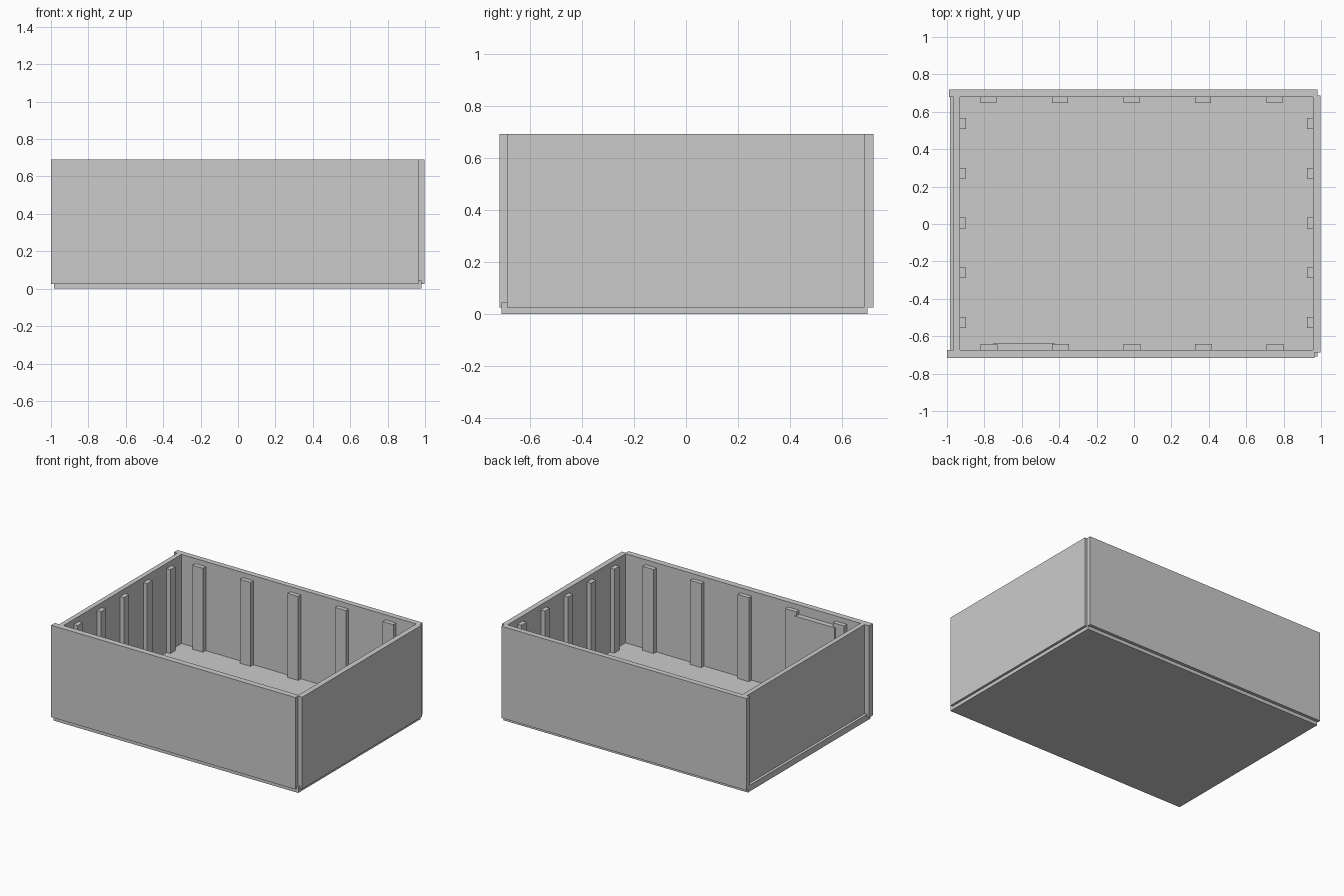
import bpy
import bmesh
from mathutils import Matrix, Vector

if "Cube" in bpy.data.objects:
    bpy.data.objects.remove(bpy.data.objects["Cube"])


def boxes(name, spans):
    """One object from a list of boxes, each (x0, x1, y0, y1, z0, z1)."""
    bm = bmesh.new()
    for x0, x1, y0, y1, z0, z1 in spans:
        centre = Vector((x0 + x1, y0 + y1, z0 + z1)) / 2
        size = Matrix.Diagonal((x1 - x0, y1 - y0, z1 - z0, 1))
        bmesh.ops.create_cube(bm, size=1, matrix=Matrix.Translation(centre) @ size)
    mesh = bpy.data.meshes.new(name)
    bm.to_mesh(mesh)
    bm.free()
    obj = bpy.data.objects.new(name, mesh)
    bpy.context.collection.objects.link(obj)
    return obj


BOTTOM, TOP = 0.025, 0.692
FLOOR, RIB_TOP = 0.045, 0.655

# Floor board, its edge showing as a ledge below the walls
boxes("floor_board", [(-0.985, 0.98, -0.708, 0.697, 0, FLOOR)])

# Four wall panels with staggered corner joints
boxes("front_wall", [(-1, 0.964, -0.717, -0.673, BOTTOM, TOP)])
boxes("back_wall", [(-0.99, 0.98, 0.68, 0.72, BOTTOM, TOP)])
boxes("left_wall", [(-0.965, -0.93, -0.673, 0.68, BOTTOM, TOP)])
boxes("right_wall", [(0.957, 0.997, -0.687, 0.686, BOTTOM, TOP)])

# Upright ribs on the long walls
xs = [-0.778 + 0.3825 * i for i in range(5)]
boxes("back_ribs", [(x - 0.043, x + 0.043, 0.648, 0.68, FLOOR, RIB_TOP) for x in xs])
boxes("front_ribs", [(x - 0.043, x + 0.047, -0.673, -0.642, FLOOR, RIB_TOP) for x in xs])

# Upright ribs on the short walls
ys = [-0.527 + 0.266 * i for i in range(5)]
boxes("left_ribs", [(-0.93, -0.899, y - 0.029, y + 0.029, FLOOR, RIB_TOP) for y in ys])
boxes("right_ribs", [(0.925, 0.957, y - 0.029, y + 0.029, FLOOR, RIB_TOP) for y in ys])

# Infill panel between two of the front ribs
boxes("infill_panel", [(-0.75, -0.425, -0.673, -0.635, FLOOR, 0.625)])
